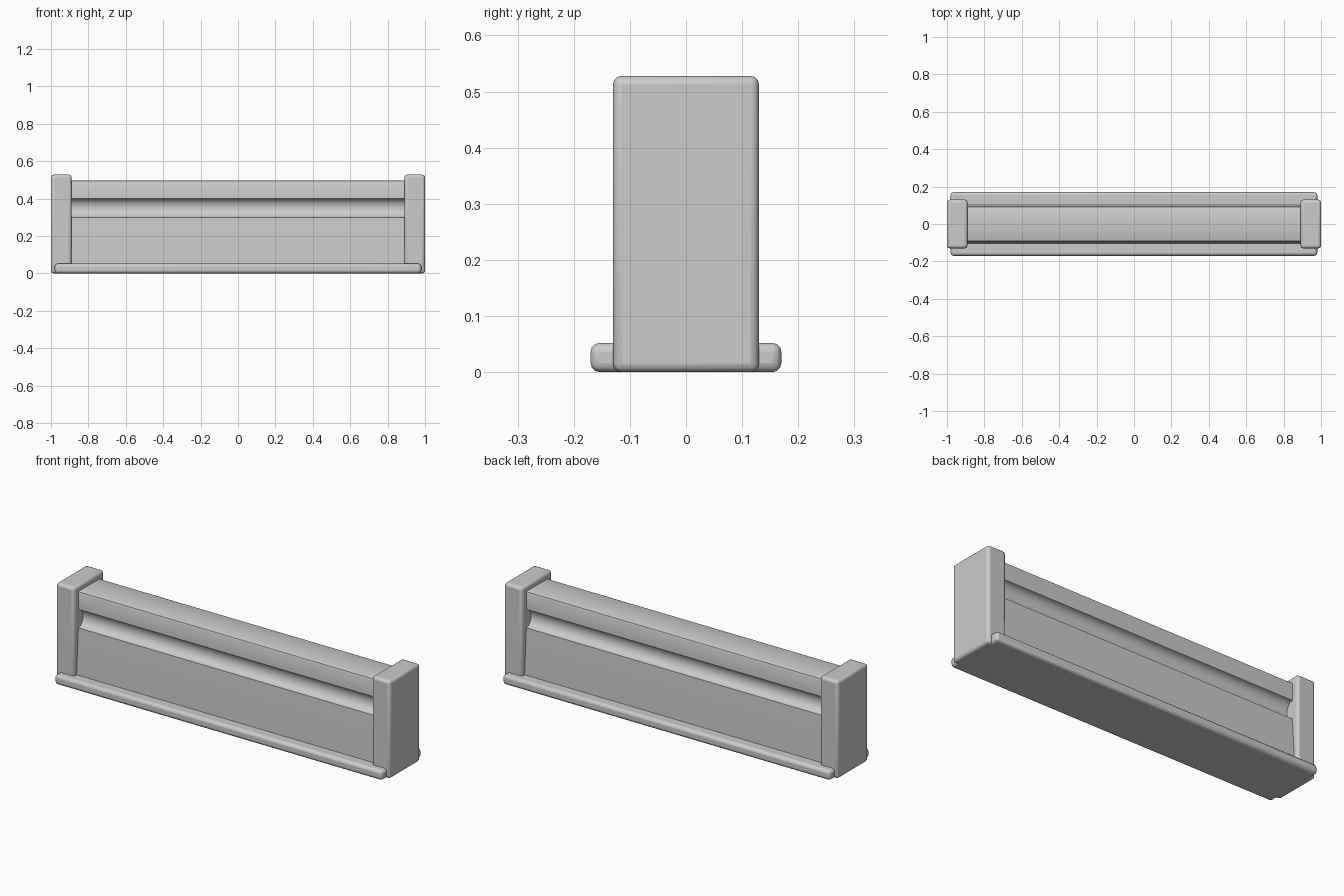
import bpy, bmesh, math

if "Cube" in bpy.data.objects:
    bpy.data.objects.remove(bpy.data.objects["Cube"])


def finish(name, bm, bevel, segments=3):
    bmesh.ops.recalc_face_normals(bm, faces=bm.faces)
    mesh = bpy.data.meshes.new(name)
    bm.to_mesh(mesh)
    bm.free()
    ob = bpy.data.objects.new(name, mesh)
    bpy.context.collection.objects.link(ob)
    if bevel:
        mod = ob.modifiers.new("rounded_edges", 'BEVEL')
        mod.width = bevel
        mod.segments = segments
        mod.limit_method = 'ANGLE'
    bpy.ops.object.select_all(action='DESELECT')
    ob.select_set(True)
    bpy.context.view_layer.objects.active = ob
    bpy.ops.object.shade_smooth_by_angle(angle=math.radians(35))
    return ob


def box(name, x0, x1, hy, z0, z1, bevel):
    bm = bmesh.new()
    bmesh.ops.create_cube(bm, size=1)
    for v in bm.verts:
        v.co.x = x0 if v.co.x < 0 else x1
        v.co.y *= 2 * hy
        v.co.z = z0 if v.co.z < 0 else z1
    return finish(name, bm, bevel)


# Rounded base slab
box("base", -0.98, 0.98, 0.17, 0.0, 0.052, 0.016)

# End posts
box("left_post", -1.0, -0.89, 0.13, 0.0, 0.528, 0.015)
box("right_post", 0.89, 1.0, 0.13, 0.0, 0.528, 0.015)

# Wall with a rounded groove along both faces, extruded between the posts
half = [(0.108, 0.03), (0.108, 0.052), (0.093, 0.30)]
for i in range(1, 12):
    a = math.pi * i / 12
    half.append((0.093 - 0.04 * math.sin(a), 0.35 - 0.05 * math.cos(a)))
half += [(0.093, 0.40), (0.093, 0.487), (0.090, 0.494), (0.083, 0.497)]
profile = half + [(-y, z) for y, z in reversed(half)]

bm = bmesh.new()
face = bm.faces.new([bm.verts.new((-0.90, y, z)) for y, z in profile])
ext = bmesh.ops.extrude_face_region(bm, geom=[face])
for v in ext["geom"]:
    if isinstance(v, bmesh.types.BMVert):
        v.co.x = 0.90
finish("grooved_wall", bm, 0)
